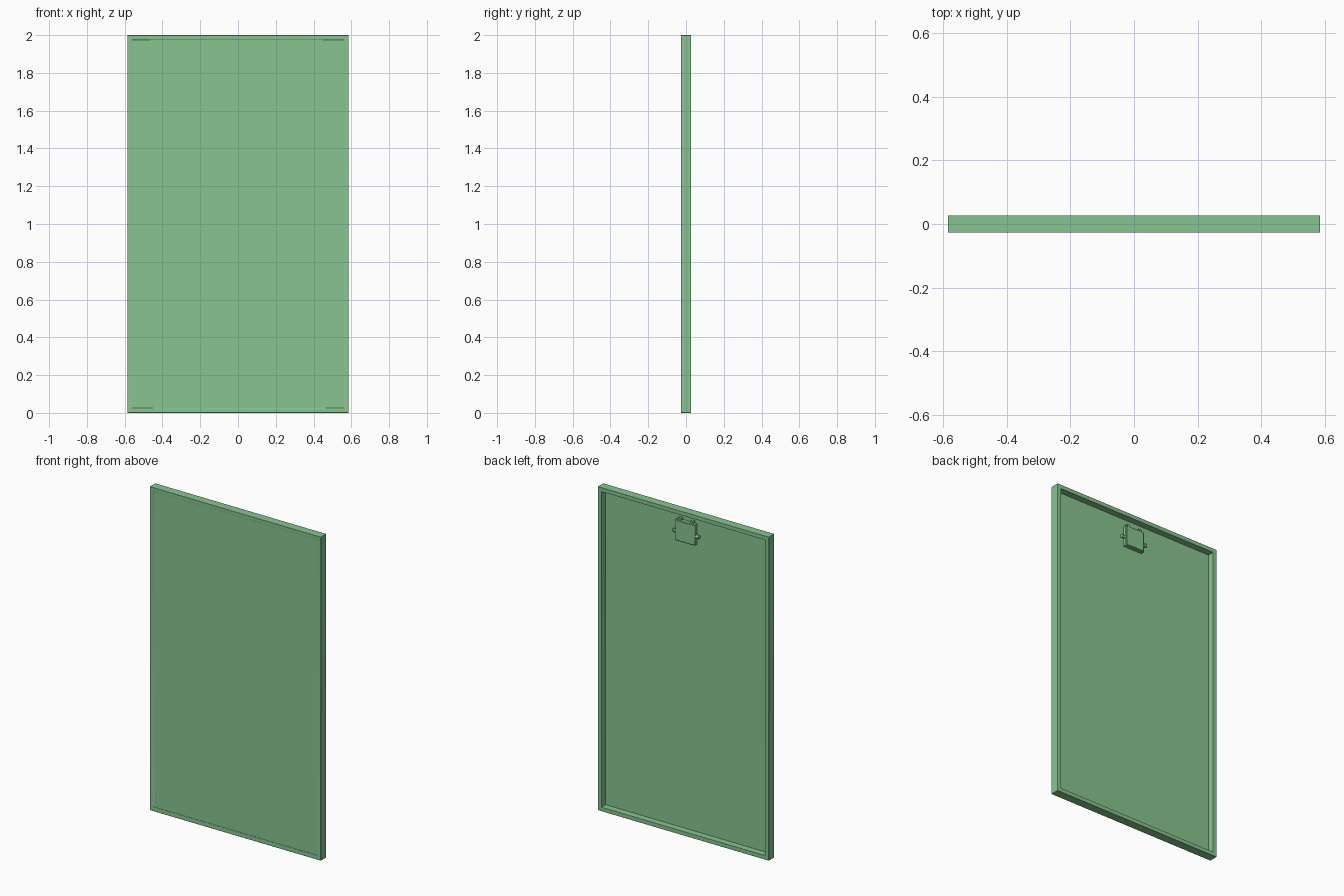
import bpy, bmesh, math
from mathutils import Vector

if "Cube" in bpy.data.objects:
    bpy.data.objects.remove(bpy.data.objects["Cube"])

W, H, D = 0.585, 2.0, 0.027      # half width, height, half depth
LIP = 0.025                      # frame width seen from front and back
PANEL_FRONT, PANEL_BACK = -0.023, -0.014

green = bpy.data.materials.new("panel_green")
green.diffuse_color = (0.25, 0.55, 0.28, 1)
green.use_nodes = True
green.node_tree.nodes["Principled BSDF"].inputs["Base Color"].default_value = green.diffuse_color


def finish(obj, bevel=0.0, segments=2):
    obj.data.materials.append(green)
    if bevel:
        mod = obj.modifiers.new("soft_edges", 'BEVEL')
        mod.width, mod.segments = bevel, segments
        mod.limit_method, mod.angle_limit = 'ANGLE', math.radians(40)
    bpy.ops.object.select_all(action='DESELECT')
    obj.select_set(True)
    bpy.context.view_layer.objects.active = obj
    bpy.ops.object.shade_smooth_by_angle(angle=math.radians(40))
    return obj


def box(name, lo, hi, bevel=0.0):
    lo, hi = Vector(lo), Vector(hi)
    bpy.ops.mesh.primitive_cube_add(size=1, location=(lo + hi) / 2)
    obj = bpy.context.object
    obj.name = name
    obj.scale = hi - lo
    bpy.ops.object.transform_apply(location=False, rotation=False, scale=True)
    return finish(obj, bevel)


# Frame: a rail section (inset, y) swept around four mitred corners
profile = [(0, -D), (0, D), (LIP, D), (LIP, -D + 0.001), (LIP - 0.004, -D)]
bm = bmesh.new()
rings = []
for sx, sz in ((-1, -1), (1, -1), (1, 1), (-1, 1)):
    rings.append([bm.verts.new((sx * (W - i), y, H / 2 + sz * (H / 2 - i)))
                  for i, y in profile])
n = len(profile)
for c in range(4):
    a, b = rings[c], rings[(c + 1) % 4]
    for k in range(n):
        bm.faces.new((a[k], b[k], b[(k + 1) % n], a[(k + 1) % n]))
bmesh.ops.recalc_face_normals(bm, faces=bm.faces)
mesh = bpy.data.meshes.new("frame")
bm.to_mesh(mesh)
bm.free()
frame = bpy.data.objects.new("frame", mesh)
bpy.context.collection.objects.link(frame)
finish(frame, 0.0015)

# Glass laminate, tucked into the frame
box("glass_panel", (-W + LIP - 0.005, PANEL_FRONT, LIP - 0.005),
    (W - LIP + 0.005, PANEL_BACK, H - LIP + 0.005))

# Junction box on the back with its lid
box("junction_box", (-0.067, PANEL_BACK - 0.002, 1.80), (0.067, 0.008, 1.93), 0.003)
box("junction_lid", (-0.062, 0.006, 1.805), (0.062, 0.011, 1.925), 0.002)

for s, side in ((-1, "left"), (1, "right")):
    # Cable gland and collar on each side of the box
    for part, r, x, length in (("gland", 0.009, 0.076, 0.026), ("gland_nut", 0.011, 0.084, 0.010)):
        bpy.ops.mesh.primitive_cylinder_add(vertices=16, radius=r, depth=length,
                                            location=(s * x, -0.002, 1.855),
                                            rotation=(0, math.pi / 2, 0))
        bpy.context.object.name = f"{part}_{side}"
        finish(bpy.context.object)
    # Lid clip on the top edge
    x = s * 0.042
    box(f"lid_clip_{side}", (x - 0.01, PANEL_BACK - 0.002, 1.925),
        (x + 0.01, 0.004, 1.943), 0.002)
